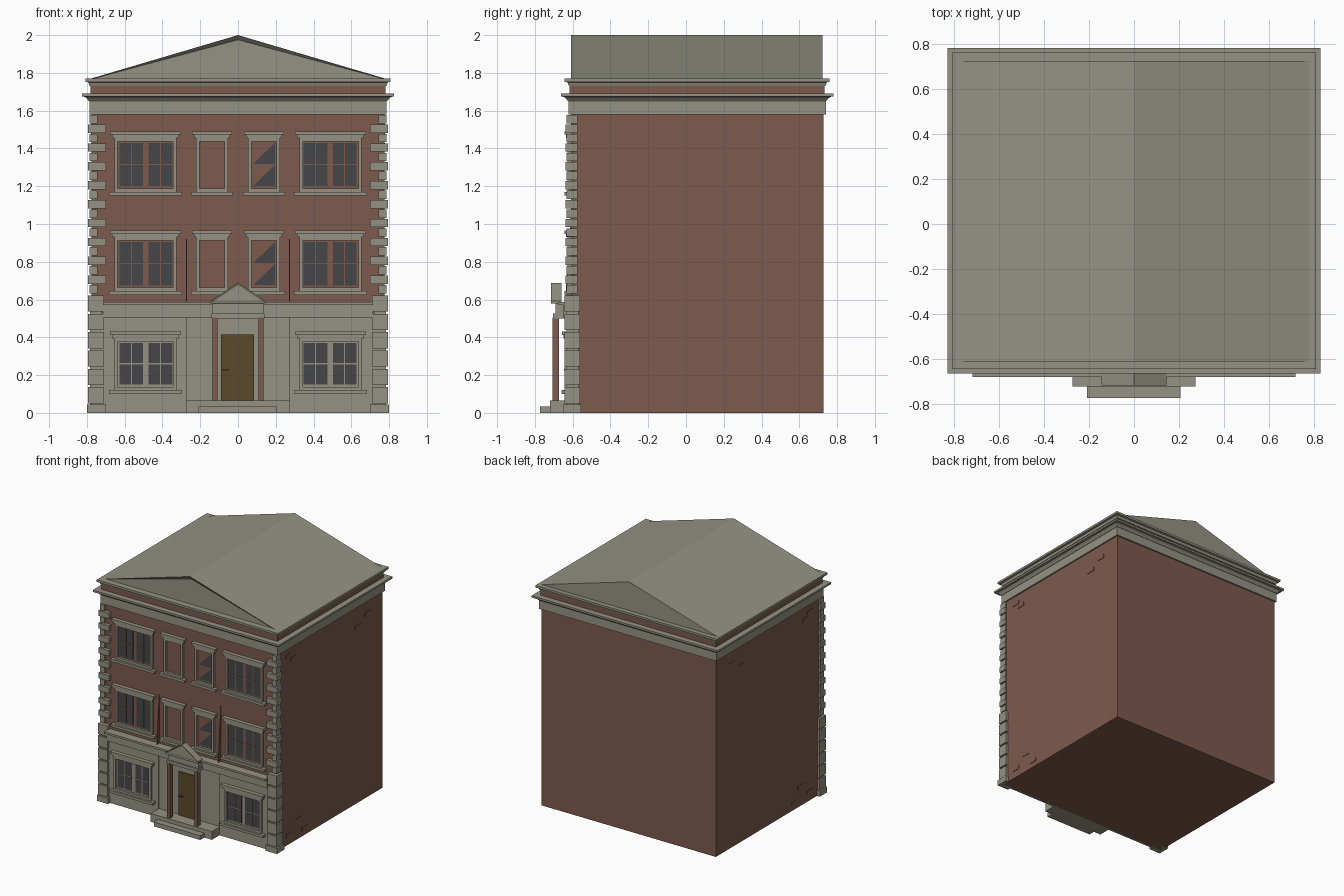
import bpy, bmesh
from mathutils import Vector

cube = bpy.data.objects.get("Cube")
if cube:
    bpy.data.objects.remove(cube, do_unlink=True)


def material(name, rgb):
    m = bpy.data.materials.new(name)
    m.use_nodes = True
    m.diffuse_color = (*rgb, 1)
    bsdf = next(n for n in m.node_tree.nodes if n.type == "BSDF_PRINCIPLED")
    bsdf.inputs["Base Color"].default_value = (*rgb, 1)
    bsdf.inputs["Roughness"].default_value = 0.9
    return m


STONE = material("grey stone", (0.30, 0.29, 0.23))
BRICK = material("red brick", (0.205, 0.102, 0.076))
GLASS = material("dark glass", (0.062, 0.062, 0.066))
WOOD = material("brown wood", (0.105, 0.067, 0.024))


def finish(name, bm, mat):
    bmesh.ops.recalc_face_normals(bm, faces=bm.faces)
    mesh = bpy.data.meshes.new(name)
    bm.to_mesh(mesh)
    bm.free()
    mesh.materials.append(mat)
    ob = bpy.data.objects.new(name, mesh)
    bpy.context.collection.objects.link(ob)
    return ob


def boxes(name, mat, spans):
    """Boxes given as (x0, x1, y0, y1, z0, z1) joined into one part."""
    bm = bmesh.new()
    for x0, x1, y0, y1, z0, z1 in spans:
        vs = bmesh.ops.create_cube(bm, size=1)["verts"]
        for v in vs:
            v.co = Vector(((x0 + x1) / 2 + v.co.x * (x1 - x0),
                           (y0 + y1) / 2 + v.co.y * (y1 - y0),
                           (z0 + z1) / 2 + v.co.z * (z1 - z0)))
    return finish(name, bm, mat)


def prism(name, mat, outline, y0, y1, inset=0, depth=0):
    """Extrude an (x, z) outline along y, optionally sinking the front face."""
    bm = bmesh.new()
    front = [bm.verts.new((x, y0, z)) for x, z in outline]
    back = [bm.verts.new((x, y1, z)) for x, z in outline]
    face = bm.faces.new(front)
    bm.faces.new(back[::-1])
    n = len(outline)
    for i in range(n):
        j = (i + 1) % n
        bm.faces.new((front[j], front[i], back[i], back[j]))
    bmesh.ops.recalc_face_normals(bm, faces=bm.faces)
    if inset:
        bmesh.ops.inset_individual(bm, faces=[face], thickness=inset, depth=-depth)
    return finish(name, bm, mat)


def moulding(name, mat, profile):
    """Stack rectangular rings (outset, z) around the wall outline."""
    bm = bmesh.new()
    rings = []
    for o, z in profile:
        x, f, b = HALF + o, FRONT - o, BACK + o
        rings.append([bm.verts.new(p) for p in
                      ((-x, f, z), (x, f, z), (x, b, z), (-x, b, z))])
    for a, b in zip(rings, rings[1:]):
        for i in range(4):
            j = (i + 1) % 4
            bm.faces.new((a[i], a[j], b[j], b[i]))
    bm.faces.new(rings[0][::-1])
    bm.faces.new(rings[-1])
    return finish(name, bm, mat)


HALF, FRONT, BACK = 0.775, -0.61, 0.728

# Main walls, frieze, cornices and roof
boxes("brick_walls", BRICK, [(-HALF, HALF, FRONT, BACK, 0, 1.6)])
moulding("frieze", STONE, [(0.012, 1.58), (0.012, 1.65)])
moulding("lower_cornice", STONE, [(0.015, 1.65), (0.022, 1.66), (0.035, 1.673),
                                  (0.052, 1.675), (0.052, 1.69)])
moulding("brick_parapet", BRICK, [(0.006, 1.69), (0.006, 1.73)])
moulding("upper_cornice", STONE, [(0.01, 1.73), (0.017, 1.75), (0.032, 1.753),
                                  (0.032, 1.77)])
prism("gable_roof", STONE, [(-0.785, 1.768), (0.785, 1.768), (0, 2)],
      FRONT, 0.722, 0.025, 0.015)

# Ground floor stone front with a slightly recessed middle
bay = FRONT - 0.015
boxes("stone_front", STONE, [(-0.27, 0.27, FRONT - 0.005, FRONT, 0, 0.51)] +
      [(min(s * 0.27, s * 0.72), max(s * 0.27, s * 0.72), bay, FRONT, 0, 0.51)
       for s in (-1, 1)])
boxes("belt_course", STONE, [(-0.715, 0.715, -0.65, FRONT, 0.505, 0.575),
                             (-0.715, 0.715, -0.678, FRONT, 0.572, 0.588)])


# Corner stones
def mirrored(spans):
    return spans + [(-b, -a, *rest) for a, b, *rest in spans]


quoins = []
count = 19
step = (1.58 - 0.63) / count
for i in range(count):
    z = 0.63 + i * step
    inner, outer = ((0.745, 0.786), (0.70, 0.793))[i % 2]
    quoins.append((inner, outer, -0.632 - 0.006 * (i % 2), -0.575, z + 0.003, z + step - 0.003))
boxes("upper_quoins", STONE, mirrored(quoins))

blocks = [(0.70, 0.80, -0.65, -0.555, 0, 0.045)]
for i in range(6):
    z = 0.045 + i * 0.097
    blocks.append((0.71, 0.794, -0.644, -0.562, z + 0.006, z + 0.091))
    blocks.append((0.72, 0.783, -0.632, -0.57, z - 0.006, z + 0.006))
boxes("lower_quoins", STONE, mirrored(blocks))


# Windows
def surround(name, x0, x1, z0, z1, y):
    t, f = 0.018, y - 0.018
    boxes(name, STONE, [
        (x0, x0 + t, f, y, z0, z1), (x1 - t, x1, f, y, z0, z1),
        (x0, x1, f, y, z1 - t, z1), (x0, x1, f, y, z0, z0 + t),
        (x0 - 0.012, x1 + 0.012, y - 0.024, y, z1, z1 + 0.018),
        (x0 - 0.022, x1 + 0.022, y - 0.032, y, z1 + 0.018, z1 + 0.036),
        (x0 - 0.028, x1 + 0.028, y - 0.034, y, z0 - 0.02, z0)])


def sashes(name, x0, x1, z0, z1, y, bar_mat):
    """A pair of glazed sashes, each split in four by thin bars."""
    panes, bars = [], []
    w = (x1 - x0 - 0.03) / 2
    zm = (z0 + z1) / 2
    for a in (x0, x1 - w):
        xm = a + w / 2
        panes.append((a, a + w, y - 0.004, y, z0, z1))
        bars += [(a, a + w, y - 0.007, y, zm - 0.003, zm + 0.003),
                 (xm - 0.003, xm + 0.003, y - 0.007, y, z0, z1)]
    boxes(name + "_glass", GLASS, panes)
    boxes(name + "_bars", bar_mat, bars)


for floor, z, wall, bars in (("ground", 0.12, bay, STONE),
                             ("middle", 0.645, FRONT, BRICK),
                             ("top", 1.17, FRONT, BRICK)):
    h = 0.275 if floor == "ground" else 0.285
    for side, s in (("right", -1), ("left", 1)):
        x0, x1 = sorted((s * 0.325, s * 0.655))
        g0, g1 = sorted((s * 0.348, s * 0.627))
        name = f"{floor}_{side}_window"
        surround(name + "_surround", x0, x1, z, z + h, wall)
        sashes(name, g0, g1, z + 0.03, z + h - 0.025, wall, bars)
        if floor != "ground":
            n0, n1 = sorted((s * 0.054, s * 0.222))
            surround(f"{floor}_{side}_narrow_surround", n0, n1, z, z + h, wall)
    if floor != "ground":
        for part, dz in (("lower", 0.032), ("upper", 0.148)):
            prism(f"{floor}_narrow_{part}_glass", GLASS,
                  [(0.08, z + dz), (0.197, z + dz), (0.197, z + dz + 0.113)],
                  wall - 0.004, wall)

# Slim brick fins above the belt course
fins = bmesh.new()
for x in (-0.272, 0.272):
    v = [fins.verts.new((x + d, y, z)) for d in (-0.002, 0.002)
         for y, z in ((FRONT, 1.04), (-0.64, 0.59), (FRONT, 0.59))]
    fins.faces.new(v[:3])
    fins.faces.new(v[3:])
    for i in range(3):
        j = (i + 1) % 3
        fins.faces.new((v[i], v[j], v[j + 3], v[i + 3]))
finish("brick_fins", fins, BRICK)

# Entrance: steps, door, columns and small pediment
boxes("entrance_steps", STONE, [(-0.272, 0.272, -0.72, FRONT, 0, 0.066),
                                (-0.208, 0.205, -0.772, FRONT, 0, 0.035)])
boxes("front_door", WOOD, [(-0.09, 0.084, -0.625, FRONT, 0.066, 0.415)])
boxes("door_handle", GLASS, [(-0.083, -0.05, -0.645, -0.62, 0.224, 0.232)])
boxes("entrance_columns", BRICK,
      mirrored([(0.108, 0.136, -0.706, -0.672, 0.066, 0.505)]))
boxes("entrance_lintel", STONE, [(-0.14, 0.14, -0.705, FRONT, 0.5, 0.525),
                                 (-0.135, 0.135, -0.692, FRONT, 0.525, 0.58)])
prism("entrance_pediment", STONE, [(-0.145, 0.578), (0.145, 0.578), (0.145, 0.592),
                                   (0, 0.688), (-0.145, 0.592)],
      -0.715, -0.658, 0.012, 0.006)

# Slightly raised bricks on the side walls
raised = [(HALF, HALF + 0.004, y, y + 0.07, z, z + 0.03)
          for y, z in ((-0.5, 1.5), (-0.44, 1.46), (0.5, 1.46), (0.38, 1.4),
                       (-0.5, 0.06), (-0.3, 0.04), (-0.38, 0.14))]
boxes("raised_bricks", BRICK, mirrored(raised))
